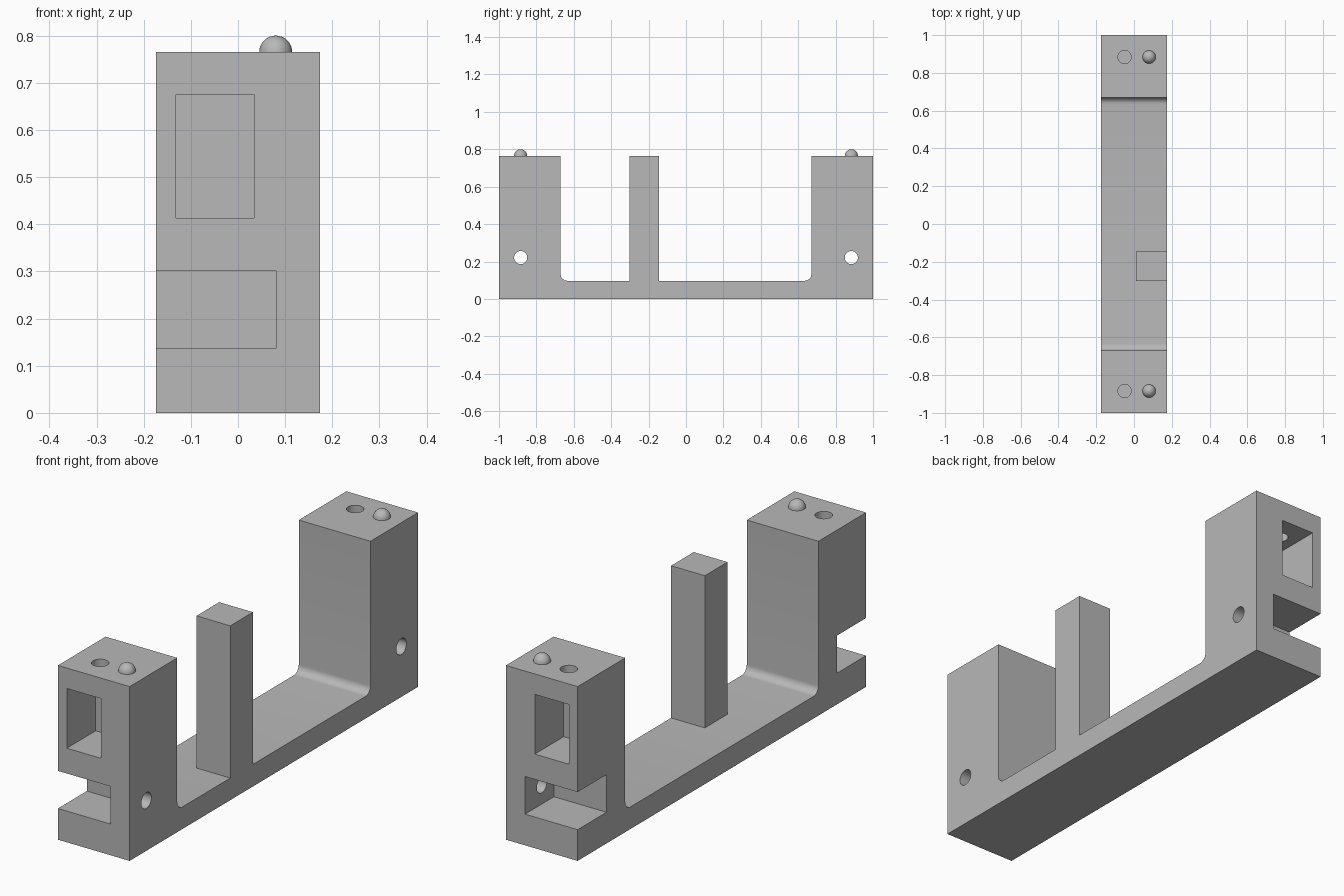
import bpy, bmesh, math
from mathutils import Matrix, Vector

cube = bpy.data.objects.get("Cube")
if cube:
    bpy.data.objects.remove(cube, do_unlink=True)

HALF_X, TOP, BASE = 0.174, 0.765, 0.097
INNER, FILLET = 0.67, 0.035
HOLE_Y, HOLE_R = 0.884, 0.035

grey = bpy.data.materials.new("plain grey")
grey.use_nodes = True
colour = (0.48, 0.48, 0.48, 1)
grey.diffuse_color = colour
grey.node_tree.nodes["Principled BSDF"].inputs["Base Color"].default_value = colour


def make_object(name, bm):
    bmesh.ops.recalc_face_normals(bm, faces=bm.faces)
    mesh = bpy.data.meshes.new(name)
    bm.to_mesh(mesh)
    bm.free()
    mesh.materials.append(grey)
    obj = bpy.data.objects.new(name, mesh)
    bpy.context.collection.objects.link(obj)
    return obj


def box(name, low, high):
    low, high = Vector(low), Vector(high)
    bm = bmesh.new()
    matrix = Matrix.Translation((low + high) / 2) @ Matrix.Diagonal((*(high - low), 1))
    bmesh.ops.create_cube(bm, size=1, matrix=matrix)
    return make_object(name, bm)


def cylinder(name, centre, length, rotation=Matrix()):
    bm = bmesh.new()
    bmesh.ops.create_cone(bm, cap_ends=True, segments=40, radius1=HOLE_R, radius2=HOLE_R,
                          depth=length, matrix=Matrix.Translation(centre) @ rotation)
    return make_object(name, bm)


def smooth(obj):
    bpy.ops.object.select_all(action='DESELECT')
    obj.select_set(True)
    bpy.context.view_layer.objects.active = obj
    bpy.ops.object.shade_smooth_by_angle(angle=math.radians(30))


# U-shaped side profile with rounded inner corners, extruded across the width
half = []
for i in range(9):
    a = math.pi / 2 * i / 8
    half.append((INNER - FILLET + FILLET * math.sin(a), BASE + FILLET - FILLET * math.cos(a)))
half += [(INNER, TOP), (1, TOP), (1, 0)]
profile = half + [(-y, z) for y, z in reversed(half)]
bm = bmesh.new()
face = bm.faces.new([bm.verts.new((-HALF_X, y, z)) for y, z in profile])
extruded = bmesh.ops.extrude_face_region(bm, geom=[face])
bmesh.ops.translate(bm, vec=(2 * HALF_X, 0, 0),
                    verts=[v for v in extruded["geom"] if isinstance(v, bmesh.types.BMVert)])
frame = make_object("frame", bm)

# Pockets, side slots and drilled holes at both ends
cutters = []
for side in (-1, 1):
    y0, y1 = sorted((side * 0.8, side * 1.1))
    cutters += [
        box("pocket_cutter", (-0.131, y0, 0.413), (0.034, y1, 0.675)),
        box("slot_cutter", (-0.3, y0, 0.137), (0.081, y1, 0.302)),
        cylinder("top_hole_cutter", (-0.05, side * HOLE_Y, 0.7), 0.2),
        cylinder("side_hole_cutter", (0.13, side * HOLE_Y, 0.221), 0.2,
                 Matrix.Rotation(math.pi / 2, 4, 'Y')),
    ]
bpy.context.view_layer.objects.active = frame
for cutter in cutters:
    mod = frame.modifiers.new("cut", 'BOOLEAN')
    mod.operation = 'DIFFERENCE'
    mod.solver = 'EXACT'
    mod.object = cutter
    bpy.ops.object.modifier_apply(modifier=mod.name)
    bpy.data.objects.remove(cutter, do_unlink=True)
smooth(frame)

# Middle post, flush with one side
box("middle_post", (0.01, -0.302, BASE), (HALF_X, -0.145, TOP))

# Half-round studs on both end blocks
for name, side in (("front_stud", -1), ("back_stud", 1)):
    bm = bmesh.new()
    bmesh.ops.create_uvsphere(bm, u_segments=32, v_segments=16, radius=HOLE_R,
                              matrix=Matrix.Translation((0.08, side * HOLE_Y, TOP)))
    bmesh.ops.bisect_plane(bm, geom=bm.verts[:] + bm.edges[:] + bm.faces[:], dist=0.0001,
                           plane_co=(0, 0, TOP), plane_no=(0, 0, 1), clear_inner=True)
    smooth(make_object(name, bm))
